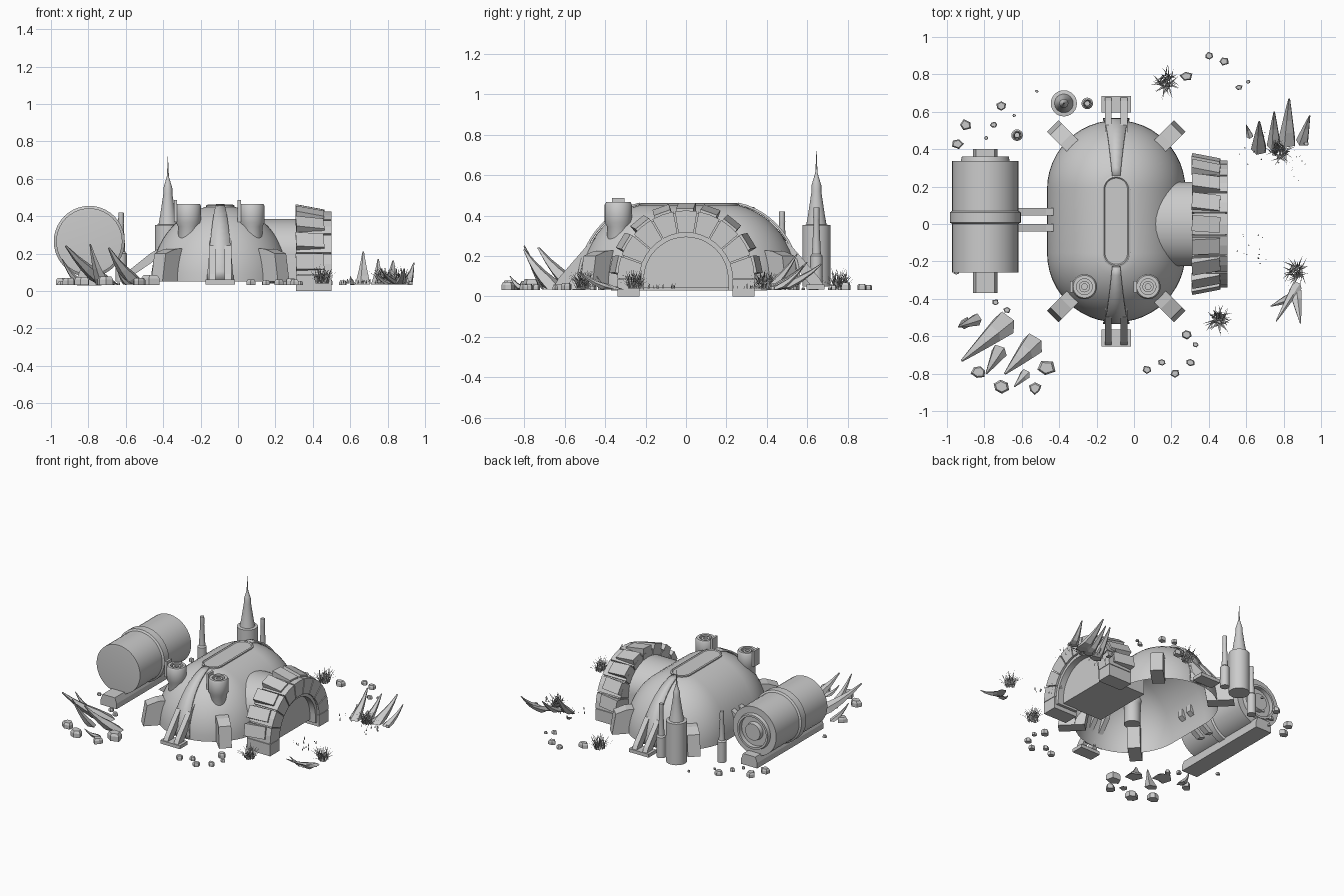
import bpy, math, random
from math import sin, cos, pi, radians
from mathutils import Matrix, Vector

if "Cube" in bpy.data.objects:
    bpy.data.objects.remove(bpy.data.objects["Cube"])
random.seed(4)

CX, CY, L = -0.095, 0.015, 0.17      # dome centre and half length of its straight part


def mesh(name, verts, faces, m=Matrix(), angle=None):
    me = bpy.data.meshes.new(name)
    me.from_pydata([m @ Vector(v) for v in verts], [], faces)
    if angle:
        me.shade_smooth()
        me.set_sharp_from_angle(angle=radians(angle))
    ob = bpy.data.objects.new(name, me)
    bpy.context.collection.objects.link(ob)
    return ob


def T(x, y, z, axis='Z', deg=0):
    return Matrix.Translation((x, y, z)) @ Matrix.Rotation(radians(deg), 4, axis)


def lathe(name, prof, m=Matrix(), n=32):
    verts = [(r * cos(2 * pi * i / n), r * sin(2 * pi * i / n), z) for r, z in prof for i in range(n)]
    faces = [(k * n + i, k * n + (i + 1) % n, (k + 1) * n + (i + 1) % n, (k + 1) * n + i)
             for k in range(len(prof) - 1) for i in range(n)]
    faces += [tuple(reversed(range(n))), tuple(range((len(prof) - 1) * n, len(prof) * n))]
    return mesh(name, verts, faces, m, 35)


def prism(name, pts, y0, y1, m=Matrix(), angle=None):
    n = len(pts)
    verts = [(x, y, z) for y in (y0, y1) for x, z in pts]
    faces = [(i, (i + 1) % n, n + (i + 1) % n, n + i) for i in range(n)]
    faces += [tuple(reversed(range(n))), tuple(range(n, 2 * n))]
    return mesh(name, verts, faces, m, angle)


def box(name, x0, x1, y0, y1, z0, z1, m=Matrix()):
    return prism(name, [(x0, z0), (x1, z0), (x1, z1), (x0, z1)], y0, y1, m)


# Dome shell: a stadium outline shrinking along a profile, open underneath
def stadium(r, z, n=24):
    pts = []
    for s in (1, -1):
        for i in range(n + 1):
            a = pi * i / n
            pts.append((CX + s * r * cos(a), CY + s * (L + r * sin(a)), z))
    return pts


def loft(name, prof):
    rings = [stadium(r, z) for r, z in prof]
    n = len(rings[0])
    faces = [(k * n + i, k * n + (i + 1) % n, (k + 1) * n + (i + 1) % n, (k + 1) * n + i)
             for k in range(len(rings) - 1) for i in range(n)]
    faces.append(tuple(range((len(rings) - 1) * n, len(rings) * n)))
    return mesh(name, sum(rings, []), faces, angle=30)


A0 = math.acos(0.075 / 0.37)
dome = [(0.37 * cos(A0 * t / 12), 0.05 + 0.4 * sin(A0 * t / 12) / sin(A0)) for t in range(13)]
loft("dome_shell", dome)
loft("roof_hatch", [(0.075, 0.44), (0.075, 0.458), (0.066, 0.462), (0.06, 0.456)])

for s, side in ((-1, "front"), (1, "back")):
    # Tapered panel running up the dome
    v = []
    for k, (r, z) in enumerate(dome):
        w = 0.072 - 0.05 * k / 12
        v += [(CX + q * w, CY + s * (L + math.sqrt(r * r - w * w) + 0.012 * cos(A0 * k / 12)), z + 0.008)
              for q in (-1, 1)]
    ob = mesh(side + "_panel", v, [(2 * k, 2 * k + 1, 2 * k + 3, 2 * k + 2) for k in range(12)], angle=30)
    mod = ob.modifiers.new("thick", 'SOLIDIFY')
    mod.thickness, mod.offset = 0.012, 0
    # Clamp struts with foot
    m = T(CX, CY, 0, 'Z', 90 * s)
    box(side + "_foot", 0.58, 0.67, -0.08, 0.08, 0.035, 0.06, m)
    for q in (-0.042, 0.042):
        prism(side + "_strut", [(0.6, 0.055), (0.665, 0.055), (0.645, 0.09), (0.515, 0.24), (0.44, 0.31), (0.45, 0.25)],
              q - 0.018, q + 0.018, m)
    # Corner buttresses
    for a in (45, 135):
        m = T(CX, CY + s * L, 0, 'Z', s * a)
        prism(side + "_buttress", [(0.3, 0.05), (0.48, 0.05), (0.455, 0.2), (0.38, 0.225), (0.27, 0.23)],
              -0.043, 0.043, m)

# Roof vents
for x in (-0.265, 0.075):
    lathe("roof_vent", [(0.055, 0.2), (0.055, 0.345), (0.067, 0.365), (0.067, 0.455), (0.06, 0.466),
                        (0.042, 0.466), (0.042, 0.44), (0.03, 0.44), (0.03, 0.46), (0.015, 0.46), (0.015, 0.43)],
          T(x, -0.335, 0))
    box("vent_box", x - 0.077, x - 0.06, -0.365, -0.305, 0.37, 0.486)


# Entrance arch, extruded along x
def arc(r, a0, a1, n, zc=0.085):
    return [(r * cos(a0 + (a1 - a0) * i / n), zc + r * sin(a0 + (a1 - a0) * i / n)) for i in range(n + 1)]


MX = Matrix.Rotation(pi / 2, 4, 'Z')          # local x -> y, local -y -> x
tunnel = [(0.225, 0.05)] + [(0.225 * cos(pi * i / 20), 0.2 + 0.185 * sin(pi * i / 20)) for i in range(21)] + [(-0.225, 0.05)]
prism("entrance_tunnel", tunnel, -0.32, -0.1, MX, 35)
prism("door", [(0.215, 0.045)] + arc(0.215, 0, pi, 24) + [(-0.215, 0.045)], -0.44, -0.28, MX, 35)
prism("door_frame", [(0.237, 0.03)] + arc(0.237, 0, pi, 24) + [(-0.237, 0.03), (-0.21, 0.03)]
      + arc(0.208, pi, 0, 24) + [(0.21, 0.03)], -0.485, -0.32, MX, 35)
N = 9
for i in range(N):
    a0, a1 = pi * i / N + 0.012, pi * (i + 1) / N - 0.012
    prism("arch_block", arc(0.23, a0, a1, 2) + arc(0.34, a1, a0, 2), -0.5, -0.31, MX)
prism("arch_core", arc(0.232, 0, pi, 24) + arc(0.33, pi, 0, 24), -0.49, -0.32, MX, 35)
for s in (-1, 1):
    y0, y1 = sorted((s * 0.23, s * 0.34))
    box("arch_leg", 0.31, 0.5, y0, y1, 0.0, 0.085)
# Flared armour plates round the arch
for i in range(9):
    a = pi * (i + 0.6) / 9.2
    m = Matrix.Translation((0, 0, 0.085)) @ Matrix.Rotation(a - pi / 2, 4, 'X') @ T(0.385, 0, 0, 'Z', random.uniform(-5, 5))
    prism("arch_plate", [(-0.075, 0.33), (0.075, 0.33), (0.075, 0.35), (-0.075, 0.378)], -0.043, 0.043, m)

# Storage tank lying along y
lathe("tank", [(0.16, -0.26), (0.177, -0.258), (0.177, 0.0), (0.19, 0.008), (0.19, 0.062), (0.177, 0.07),
               (0.177, 0.338), (0.13, 0.338), (0.125, 0.362), (0.11, 0.362), (0.11, 0.33), (0.065, 0.33),
               (0.06, 0.36), (0.03, 0.36)], T(-0.795, 0, 0.265, 'X', -90), 40)
bpy.context.view_layer.update()
prism("tank_sled", [(-0.065, 0.03), (0.065, 0.03), (0.065, 0.07), (0.05, 0.11), (-0.05, 0.11), (-0.065, 0.07)],
      -0.37, 0.4, T(-0.795, 0, 0))
for y in (-0.02, 0.065):
    prism("tank_pipe", [(-0.62, 0.08), (-0.58, 0.07), (-0.42, 0.18), (-0.42, 0.23), (-0.47, 0.2)], y - 0.02, y + 0.02)

# Antenna towers
lathe("tall_tower", [(0.07, 0.05), (0.07, 0.352), (0.05, 0.355), (0.042, 0.4), (0.024, 0.52), (0.024, 0.55), (0.018, 0.57),
                     (0.006, 0.61), (0.003, 0.66), (0.001, 0.72)], T(-0.375, 0.645, 0), 24)
for x, y, h in ((-0.25, 0.645, 0.44), (-0.625, 0.475, 0.42)):
    lathe("small_tower", [(0.031, 0.05), (0.031, 0.2), (0.022, 0.21), (0.014, h - 0.06), (0.016, h - 0.05),
                          (0.014, h), (0.006, h)], T(x, y, 0), 16)


# Curved stone spikes: faceted sections shrinking from base to tip
def spike(bx, by, tx, ty, h, w):
    b, t = Vector((bx, by, 0.035)), Vector((tx, ty, h))
    mid = Vector((bx * 0.45 + tx * 0.55, by * 0.45 + ty * 0.55, h * 0.45))
    d = Vector((tx - bx, ty - by, 0)).normalized()
    side = Vector((-d.y, d.x, 0))
    up = (Vector((0, 0, 1)) - d).normalized()
    v = []
    for k in range(5):
        u = k / 4
        c = b * (1 - u) ** 2 + mid * 2 * u * (1 - u) + t * u * u
        r = w * (1 - 0.9 * u)
        v += [c + side * r * cos(2 * pi * j / 5) + (up if k else -d) * 0.7 * r * sin(2 * pi * j / 5) for j in range(5)]
    f = [(k * 5 + j, k * 5 + (j + 1) % 5, k * 5 + 5 + (j + 1) % 5, k * 5 + 5 + j) for k in range(4) for j in range(5)]
    mesh("stone_spike", v, f + [(4, 3, 2, 1, 0), (20, 21, 22, 23, 24)])


for p in ((-0.69, -0.53, -0.92, -0.73, 0.24, 0.07), (-0.54, -0.64, -0.69, -0.8, 0.23, 0.065),
          (-0.72, -0.68, -0.79, -0.8, 0.25, 0.045), (-0.84, -0.51, -0.94, -0.55, 0.17, 0.035),
          (-0.58, -0.8, -0.64, -0.87, 0.1, 0.03),
          (0.67, 0.4, 0.67, 0.55, 0.21, 0.045), (0.82, 0.44, 0.83, 0.67, 0.16, 0.05),
          (0.75, 0.42, 0.75, 0.6, 0.17, 0.04), (0.9, 0.44, 0.94, 0.58, 0.15, 0.035), (0.62, 0.47, 0.6, 0.53, 0.08, 0.02),
          (0.87, -0.33, 0.76, -0.52, 0.12, 0.03), (0.86, -0.36, 0.89, -0.53, 0.12, 0.035), (0.82, -0.4, 0.73, -0.44, 0.1, 0.025)):
    spike(*p)


# Pebbles: squashed irregular blocks
def pebble(x, y, r):
    n, a = random.choice((5, 6)), random.uniform(0, 6)
    q = [(random.uniform(0.8, 1.15) * r, a + 2 * pi * i / n) for i in range(n)]
    v = [(k * d * cos(t), k * d * sin(t) * 0.85, z) for k, z in ((1, 0.032), (1, 0.032 + r * 0.7), (0.75, 0.035 + r)) for d, t in q]
    f = [(k * n + i, k * n + (i + 1) % n, k * n + n + (i + 1) % n, k * n + n + i) for k in (0, 1) for i in range(n)]
    mesh("pebble", v, f + [tuple(reversed(range(n))), tuple(range(2 * n, 3 * n))], T(x, y, 0))


for x, y, r in ((-.9, .53, .033), (-.945, .43, .033), (-.71, .63, .03), (-.75, .53, .02), (-.79, .46, .013), (-.64, .58, .01),
                (-.52, .71, .01), (.28, .79, .033), (.4, .9, .022), (.48, .87, .027), (.56, .73, .02), (.61, .76, .012),
                (.28, -.59, .032), (.33, -.645, .018), (.3, -.74, .025), (.15, -.74, .023), (.07, -.78, .027),
                (.22, -.8, .025), (-.83, -.79, .04), (-.71, -.87, .043), (-.53, -.88, .035), (-.47, -.77, .05),
                (-.9, -.53, .035), (-.74, -.42, .02), (-.68, -.46, .02), (.92, .43, .015), (-.95, -.26, .015)):
    pebble(x, y, r)


# Grass: thin bent triangular blades
def grass(name, x, y, spread, reach, h, count):
    v, f = [], []
    for i in range(count):
        a, b = random.uniform(0, 2 * pi), random.uniform(0, 2 * pi)
        d, e = spread * math.sqrt(random.random()), reach * random.uniform(0.2, 1)
        px, py, hh = d * cos(a), d * sin(a), h * random.uniform(0.4, 1) * (1 - 0.4 * e / max(reach, .01))
        wx, wy, n = -sin(b) * 0.004, cos(b) * 0.004, len(v)
        mx, my = px + 0.35 * e * cos(b), py + 0.35 * e * sin(b)
        v += [(px - wx, py - wy, 0), (px + wx, py + wy, 0), (mx + wx * .7, my + wy * .7, hh * .6),
              (mx - wx * .7, my - wy * .7, hh * .6), (px + e * cos(b), py + e * sin(b), hh)]
        f += [(n, n + 1, n + 2, n + 3), (n + 3, n + 2, n + 4)]
    mesh(name, v, f, T(x, y, 0.04))


for x, y in ((0.17, 0.76), (0.45, -0.51), (0.78, 0.39), (0.87, -0.25)):
    grass("grass_tuft", x, y, 0.035, 0.075, 0.12, 70)
for x, y in ((0.62, -0.14), (0.66, 0.4), (0.85, 0.3)):
    grass("loose_grass", x, y, 0.1, 0.01, 0.04, 14)
